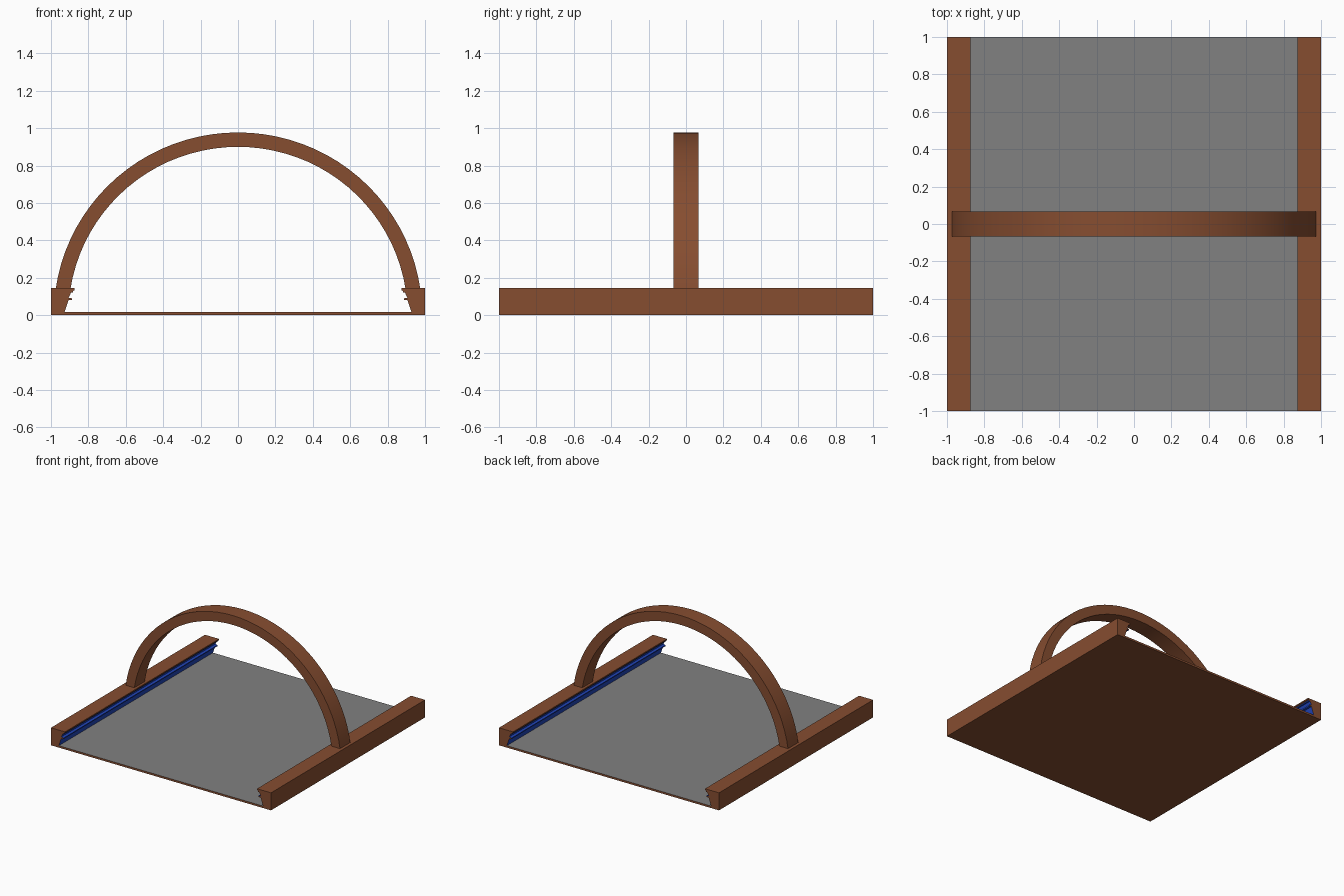
import bpy, bmesh
from math import asin, pi, sin, cos

if "Cube" in bpy.data.objects:
    bpy.data.objects.remove(bpy.data.objects["Cube"])


def material(name, rgb):
    m = bpy.data.materials.new(name)
    m.diffuse_color = (*rgb, 1)
    m.use_nodes = True
    m.node_tree.nodes["Principled BSDF"].inputs["Base Color"].default_value = m.diffuse_color
    return m


BROWN = material("brown", (0.24, 0.075, 0.03))
GREY = material("grey", (0.22, 0.22, 0.22))
BLUE = material("blue", (0.015, 0.06, 0.5))


def extrude_profile(name, pts, half, mats, side_mat=lambda i: 0):
    """Extrude a closed x-z outline along y from -half to half."""
    bm = bmesh.new()
    front = [bm.verts.new((x, -half, z)) for x, z in pts]
    back = [bm.verts.new((x, half, z)) for x, z in pts]
    bm.faces.new(front)
    bm.faces.new(back[::-1])
    n = len(pts)
    for i in range(n):
        j = (i + 1) % n
        f = bm.faces.new((front[j], front[i], back[i], back[j]))
        f.material_index = side_mat(i)
    bmesh.ops.recalc_face_normals(bm, faces=bm.faces)
    me = bpy.data.meshes.new(name)
    bm.to_mesh(me)
    bm.free()
    ob = bpy.data.objects.new(name, me)
    bpy.context.collection.objects.link(ob)
    for m in mats:
        me.materials.append(m)
    return ob


# Floor plate: brown underneath, grey running surface on top
extrude_profile("floor_plate", [(-0.94, 0), (0.94, 0), (0.94, 0.016), (-0.94, 0.016)],
                1, [BROWN, GREY], lambda i: 1 if i == 2 else 0)

# Side rails: undercut inner face with a small fin, blue inside the groove
rail = [(-1, 0), (-0.928, 0), (-0.928, 0.016), (-0.906, 0.08), (-0.888, 0.08),
        (-0.886, 0.09), (-0.906, 0.093), (-0.892, 0.122), (-0.882, 0.122),
        (-0.882, 0.13), (-0.873, 0.134), (-0.873, 0.144), (-1, 0.144)]
rails = extrude_profile("side_rails", rail, 1, [BROWN, BLUE],
                        lambda i: 1 if 2 <= i <= 8 else 0)
rails.modifiers.new("mirror", 'MIRROR')

# Arch spanning both rails, cut flat where it lands on them
STEPS, FOOT = 40, 0.14


def arc(rx, rz):
    a0 = asin(FOOT / rz)
    angles = [a0 + (pi - 2 * a0) * i / STEPS for i in range(STEPS + 1)]
    return [(rx * cos(a), rz * sin(a)) for a in angles]


arch = extrude_profile("arch", arc(0.985, 0.977) + arc(0.907, 0.9)[::-1], 0.067, [BROWN])
bpy.context.view_layer.objects.active = arch
arch.select_set(True)
bpy.ops.object.shade_smooth_by_angle()
